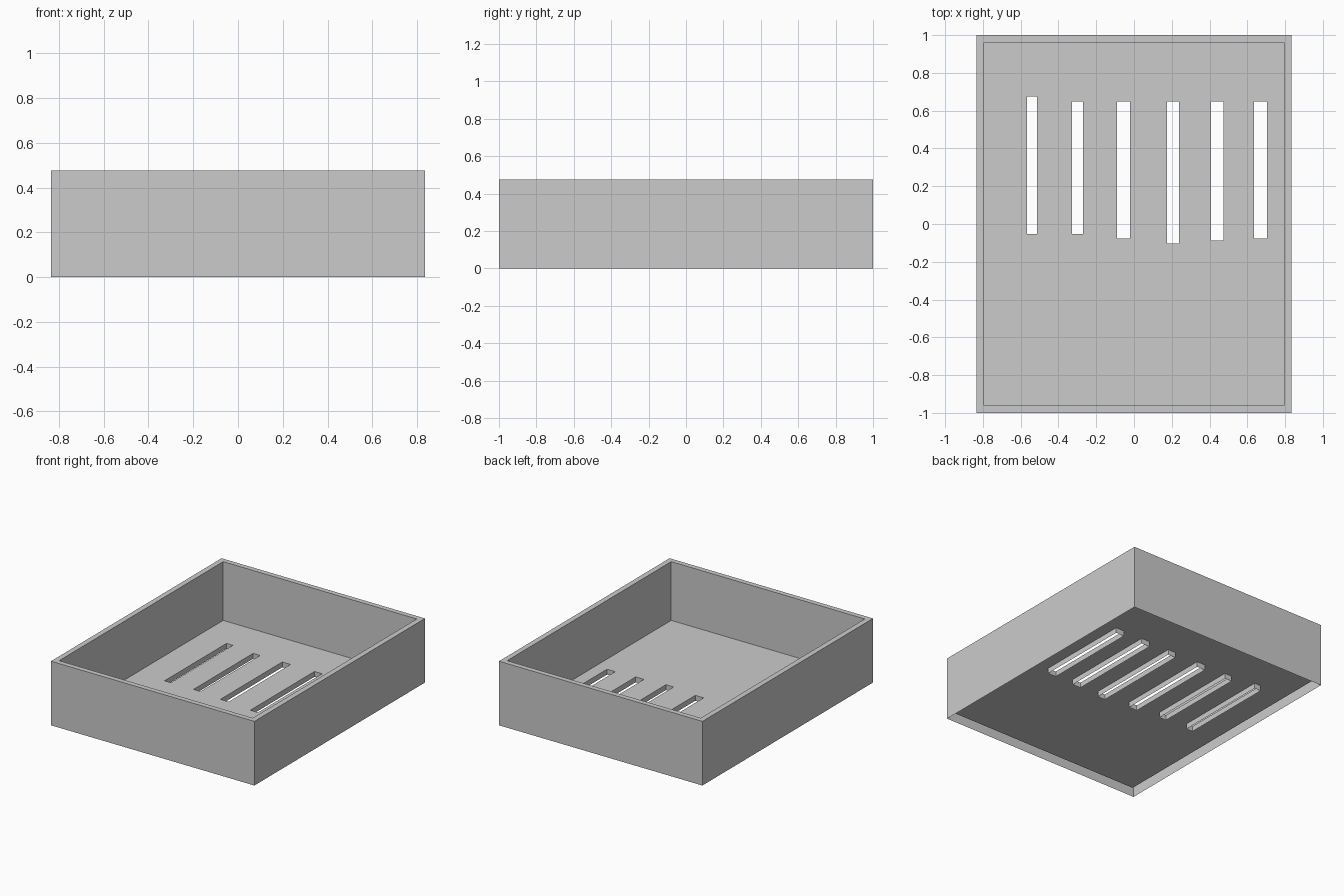
import bpy
import bmesh

if "Cube" in bpy.data.objects:
    bpy.data.objects.remove(bpy.data.objects["Cube"])

HX, HY, H = 0.835, 1.0, 0.476      # outer half sizes and height
IX, IY, FLOOR = 0.795, 0.962, 0.04  # inner half sizes and floor level

# slots: x min, x max, y min, y max
SLOTS = [
    (-0.567, -0.514, -0.052, 0.675),
    (-0.329, -0.271, -0.052, 0.648),
    (-0.090, -0.022, -0.078, 0.648),
    (0.174, 0.237, -0.104, 0.648),
    (0.407, 0.475, -0.088, 0.648),
    (0.635, 0.703, -0.078, 0.648),
]

bm = bmesh.new()


def ring(x0, x1, y0, y1, z):
    return [bm.verts.new((x, y, z)) for x, y in ((x0, y0), (x1, y0), (x1, y1), (x0, y1))]


def bridge(a, b):
    for i in range(4):
        j = (i + 1) % 4
        bm.faces.new((a[i], a[j], b[j], b[i]))


def loop_edges(r):
    return [bm.edges.get((r[i], r[(i + 1) % 4])) for i in range(4)]


# outer wall (open underneath), top rim and inner wall
rings = [
    ring(-HX, HX, -HY, HY, 0),
    ring(-HX, HX, -HY, HY, H),
    ring(-IX, IX, -IY, IY, H),
    ring(-IX, IX, -IY, IY, FLOOR),
]
for lower, upper in zip(rings, rings[1:]):
    bridge(lower, upper)

# slot sleeves hanging down from the floor
floor_edges = loop_edges(rings[-1])
for s in SLOTS:
    top, bottom = ring(*s, FLOOR), ring(*s, 0)
    bridge(top, bottom)
    floor_edges += loop_edges(top)

# floor with slot openings
bmesh.ops.triangle_fill(bm, edges=floor_edges, use_beauty=True, normal=(0, 0, 1))
bmesh.ops.recalc_face_normals(bm, faces=bm.faces[:])

mesh = bpy.data.meshes.new("slotted_tray")
bm.to_mesh(mesh)
bm.free()
tray = bpy.data.objects.new("slotted_tray", mesh)
bpy.context.collection.objects.link(tray)
